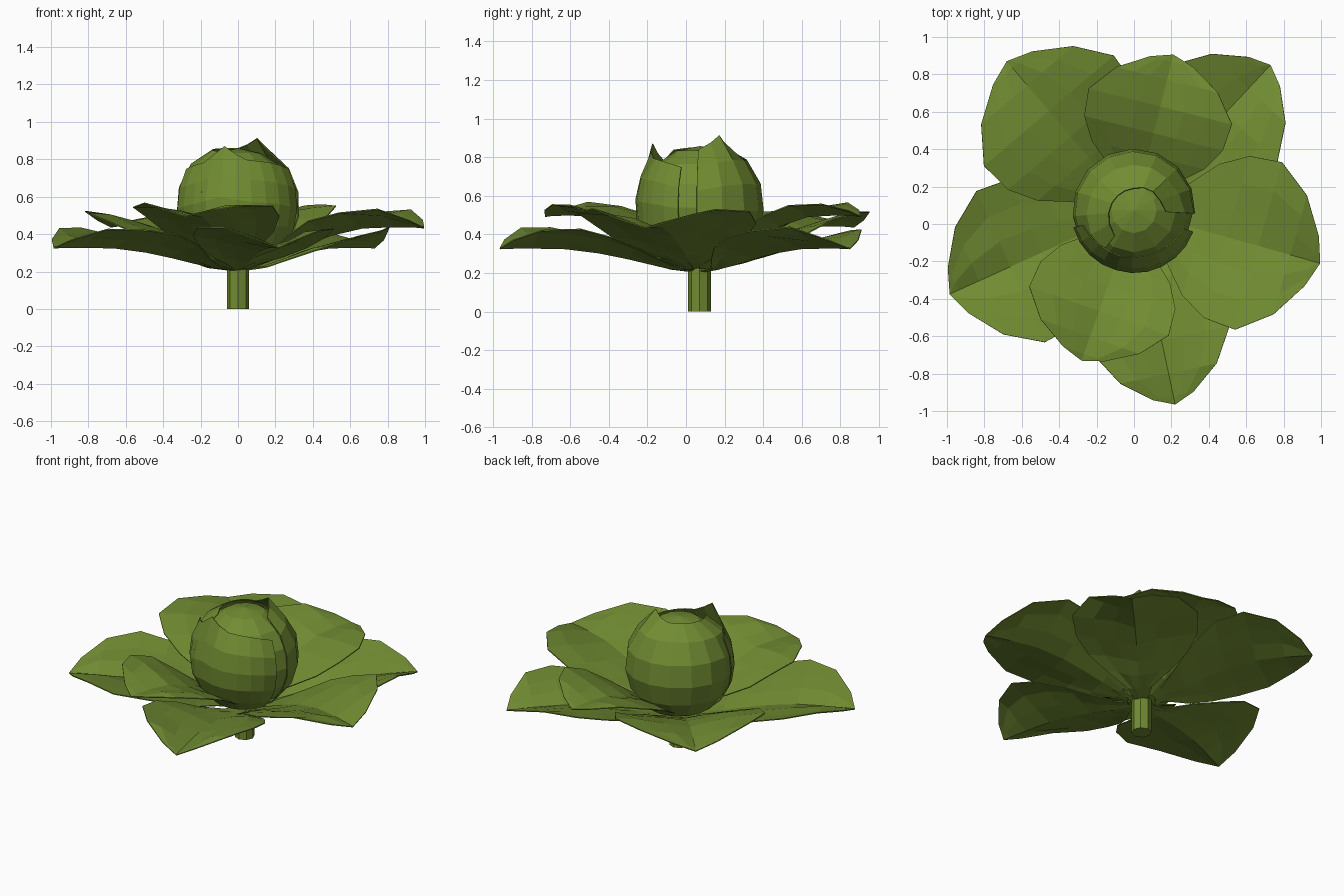
import bpy, bmesh, math, random
from mathutils import Vector

if "Cube" in bpy.data.objects:
    bpy.data.objects.remove(bpy.data.objects["Cube"])

random.seed(4)
CY = 0.07                                   # plant axis sits at x=0, y=CY

green = bpy.data.materials.new("leaf green")
green.diffuse_color = (0.165, 0.262, 0.032, 1)
green.use_nodes = True
green.node_tree.nodes["Principled BSDF"].inputs["Base Color"].default_value = green.diffuse_color


def grid_object(name, rows, thickness):
    """Quad grid from rows of points, flat shaded, with a thin wall."""
    bm = bmesh.new()
    vs = [[bm.verts.new(p) for p in r] for r in rows]
    for a, b in zip(vs, vs[1:]):
        for i in range(len(a) - 1):
            bm.faces.new((a[i], a[i + 1], b[i + 1], b[i]))
    bmesh.ops.remove_doubles(bm, verts=bm.verts, dist=0.0005)
    me = bpy.data.meshes.new(name)
    bm.to_mesh(me)
    bm.free()
    ob = bpy.data.objects.new(name, me)
    bpy.context.collection.objects.link(ob)
    me.materials.append(green)
    mod = ob.modifiers.new("wall", "SOLIDIFY")
    mod.thickness = thickness
    mod.offset = -1
    return ob


# Leaf stations: distance along, half width, rise of the midrib
LEAF = [(0, .03, 0), (.14, .09, .17), (.25, .235, .36), (.36, .365, .58),
        (.50, .45, .82), (.67, .465, 1.0), (.84, .33, 1.03),
        (.955, .14, 1.02), (1, 0, 1.0)]


def leaf(name, tip, z_base, lift, width):
    """Broad open leaf folded along its midrib, from the stem to the tip."""
    base = Vector((0, CY, 0))
    axis = Vector((tip[0], tip[1], 0)) - base
    side = Vector((axis.y, -axis.x, 0)).normalized()
    rows = []
    for u, w, k in LEAF:
        row = []
        for v in (-1, -.66, -.33, 0, .33, .66, 1):
            p = base + axis * u - side * (v * w * width)
            p.z = z_base + (tip[2] - z_base) * k
            p.z += lift * abs(v) ** 0.8 * min(1, w / .33) * min(1, u / .6)
            if 0.1 < u < 0.9 and v:
                p.z += random.uniform(-.009, .009)
            row.append(p)
        rows.append(row)
    return grid_object(name, rows, 0.006)


# Lower ring of five large leaves
leaf("outer_leaf_left", (-.985, -.375, .323), .20, .10, .955)
leaf("outer_leaf_back_left", (-.68, .87, .435), .21, .08, .98)
leaf("outer_leaf_back_right", (.73, .85, .323), .20, .10, .82)
leaf("outer_leaf_right", (.995, -.21, .43), .21, .085, 1.0)
leaf("outer_leaf_front", (.22, -.965, .323), .20, .10, .80)
# Upper pair of smaller leaves
leaf("inner_leaf_front", (-.28, -.73, .49), .22, .06, .85)
leaf("inner_leaf_back", (.21, .905, .49), .22, .06, .85)


# Stem
bpy.ops.mesh.primitive_cylinder_add(vertices=8, radius=0.06, depth=0.26,
                                    location=(0, CY, 0.13))
stem = bpy.context.object
stem.name = "stem"
stem.data.materials.append(green)

# Solid heart of the head
HEAD = Vector((0, CY + .003, .54))
bpy.ops.mesh.primitive_uv_sphere_add(segments=12, ring_count=8, radius=0.318,
                                     location=HEAD)
heart = bpy.context.object
heart.name = "head_heart"
heart.data.materials.append(green)


def wrap(name, az, half, radius, rim, tip_at, tip_polar, flare):
    """Leaf wrapped round the head; its rim rises to a curled tip."""
    rows, n, m = [], 10, 6
    for j in range(m + 1):
        row = []
        for i in range(n + 1):
            t = 2 * i / n - 1
            peak = max(0, 1 - 3 * abs(t - tip_at))
            top = rim + 10 * t * t
            top += (tip_polar - top) * peak
            s = j / m
            pol = math.radians(165 + (top - 165) * s)
            a = math.radians(az + half * t)
            r = radius * (1 + (flare * peak + .01 if j == m else 0))
            r *= 1 + .05 * math.sin(2 * pol) ** 2 * (pol < math.pi / 2)
            row.append(HEAD + r * Vector((math.sin(pol) * math.cos(a),
                                          math.sin(pol) * math.sin(a),
                                          math.cos(pol))))
        rows.append(row)
    return grid_object(name, rows, 0.006)


# Leaves wrapped round the head
wrap("head_leaf_front", -92, 72, .337, 44, -.2, 38, .18)
wrap("head_leaf_back", 115, 118, .330, 20, -.6, 21, .18)
